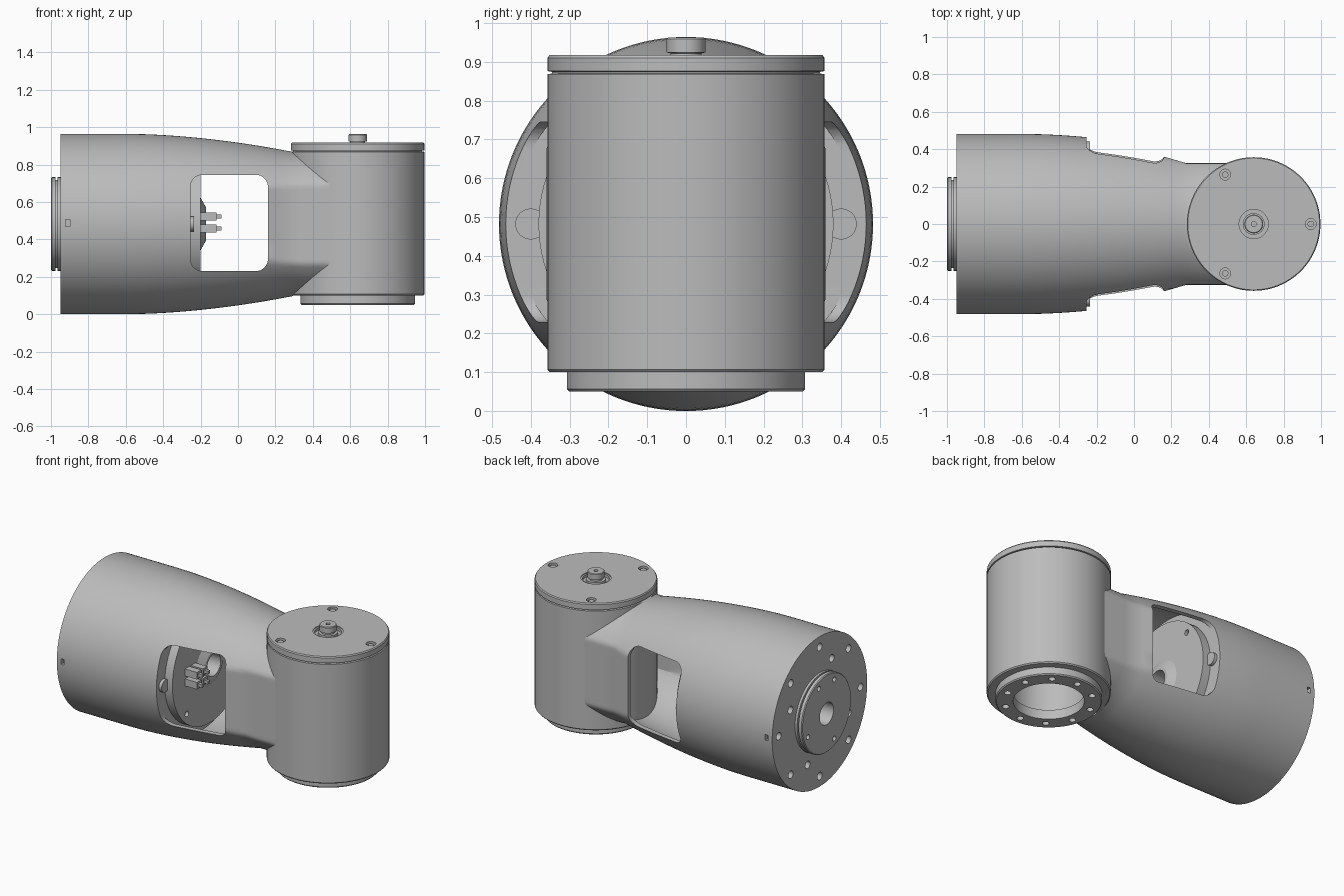
import bpy, bmesh, math
from mathutils import Matrix, Vector

if "Cube" in bpy.data.objects:
    bpy.data.objects.remove(bpy.data.objects["Cube"])

AXIS_Z = 0.482      # height of the horizontal arm axis
HUB_X = 0.64        # position of the vertical joint axis
ALONG_X = Matrix.Translation((0, 0, AXIS_Z)) @ Matrix.Rotation(math.pi / 2, 4, 'Y')
ALONG_Z = Matrix.Translation((HUB_X, 0, 0))

grey = bpy.data.materials.new("machined_grey")
grey.use_nodes = True
colour = (0.5, 0.5, 0.5, 1)
grey.diffuse_color = colour
grey.node_tree.nodes["Principled BSDF"].inputs["Base Color"].default_value = colour


def add_object(name, bm):
    bmesh.ops.recalc_face_normals(bm, faces=bm.faces)
    mesh = bpy.data.meshes.new(name)
    bm.to_mesh(mesh)
    bm.free()
    obj = bpy.data.objects.new(name, mesh)
    bpy.context.collection.objects.link(obj)
    return obj


def lathe(name, profile, place, segments=96):
    """Turn a closed outline of (radius, height) points about an axis."""
    bm = bmesh.new()
    rings = []
    for i in range(segments):
        a = 2 * math.pi * i / segments
        rings.append([bm.verts.new((r * math.cos(a), r * math.sin(a), h)) for r, h in profile])
    n = len(profile)
    for i in range(segments):
        p, q = rings[i], rings[(i + 1) % segments]
        for j in range(n):
            k = (j + 1) % n
            if profile[j][0] or profile[k][0]:
                bm.faces.new((p[j], p[k], q[k], q[j]))
    bmesh.ops.remove_doubles(bm, verts=bm.verts, dist=1e-6)
    bmesh.ops.dissolve_degenerate(bm, edges=bm.edges, dist=1e-6)
    bm.transform(place)
    return add_object(name, bm)


def pegs(name, spots, radius, low, high, place, sides=24):
    """Round pegs standing between two heights."""
    bm = bmesh.new()
    for x, y in spots:
        bmesh.ops.create_cone(bm, cap_ends=True, segments=sides, radius1=radius, radius2=radius,
                              depth=high - low,
                              matrix=Matrix.Translation((x, y, (low + high) / 2)))
    bm.transform(place)
    return add_object(name, bm)


def boxes(name, places, size, bevel=0):
    bm = bmesh.new()
    for p in places:
        bmesh.ops.create_cube(bm, size=1, matrix=Matrix.Translation(p) @ Matrix.Diagonal((*size, 1)))
    if bevel:
        edges = [e for e in bm.edges
                 if abs((e.verts[0].co - e.verts[1].co).normalized().y) > 0.9]
        bmesh.ops.bevel(bm, geom=edges, offset=bevel, segments=8, profile=0.5, affect='EDGES')
    return add_object(name, bm)


def circle(count, radius, start=0):
    return [(radius * math.cos(math.radians(start) + 2 * math.pi * i / count),
             radius * math.sin(math.radians(start) + 2 * math.pi * i / count)) for i in range(count)]


def cut(obj, *cutters):
    for c in cutters:
        c.hide_render = True
        mod = obj.modifiers.new("cut", 'BOOLEAN')
        mod.operation = 'DIFFERENCE'
        mod.solver = 'EXACT'
        mod.object = c
    bpy.context.view_layer.update()
    graph = bpy.context.evaluated_depsgraph_get()
    mesh = bpy.data.meshes.new_from_object(obj.evaluated_get(graph))
    obj.modifiers.clear()
    obj.data = mesh
    for c in cutters:
        bpy.data.objects.remove(c)


def finish(obj):
    obj.data.materials.clear()
    obj.data.materials.append(grey)
    bpy.ops.object.select_all(action='DESELECT')
    obj.select_set(True)
    bpy.context.view_layer.objects.active = obj
    bpy.ops.object.shade_smooth_by_angle(angle=math.radians(28))


def arm_radius(x):
    t = min(max((x + 0.6) / 0.88, 0), 1)
    return 0.482 - 0.094 * t ** 1.8


def side_limit(x):
    """Half width of the flattened neck."""
    if x < 0.16:
        return 0.36 + (0.16 - x) * 0.6
    return max(0.325, 0.36 - (x - 0.16) * 0.29)


# Arm shell: tapered tube, open cavity, neck flattened at both sides
WALL = 0.025
BACK = -0.255
outer = [-0.95, -0.6] + [-0.5 + 0.06 * i for i in range(18)]
inner = [x for x in reversed(outer) if x > BACK + 0.02] + [BACK]
profile = ([(arm_radius(x), x) for x in outer] + [(arm_radius(x) - WALL, x) for x in inner]
           + [(0.07, BACK), (0.07, -0.95)])
arm = lathe("arm_shell", profile, ALONG_X, 128)
for v in arm.data.vertices:
    if v.co.x > BACK + 0.01:
        r = math.hypot(v.co.y, v.co.z - AXIS_Z)
        limit = side_limit(v.co.x) - (WALL if r < arm_radius(v.co.x) - WALL / 2 else 0)
        v.co.y = max(-limit, min(limit, v.co.y))
cut(arm,
    boxes("window_cutter", [(-0.0475, 0, 0.4875)], (0.415, 1.2, 0.515), 0.065),
    pegs("hub_cutter", [(0, 0)], 0.352, -0.1, 1.1, ALONG_Z, 96),
    pegs("bolt_cutter", circle(8, 0.415) + circle(4, 0.32, 22.5), 0.024, -1.0, -0.88, ALONG_X),
    boxes("port_cutter", [(-0.91, s * 0.48, 0.487) for s in (-1, 1)], (0.022, 0.05, 0.036)))

# Output flange at the arm end
flange = lathe("output_flange", [
    (0.07, -0.94), (0.25, -0.94), (0.25, -0.965), (0.235, -0.965), (0.235, -0.975),
    (0.25, -0.975), (0.25, -0.995), (0.245, -1.0), (0.07, -1.0)], ALONG_X)
cut(flange, pegs("flange_cutter", circle(8, 0.205, 22.5), 0.016, -1.05, -0.97, ALONG_X))

# Motor back plate inside the window, with a conical hollow boss
plate = lathe("motor_plate", [
    (0.07, -0.28), (0.38, -0.28), (0.38, -0.2), (0.14, -0.2), (0.09, -0.172), (0.07, -0.172)],
    ALONG_X)
cut(plate, pegs("plate_cutter", circle(4, 0.33, 45), 0.018, -0.22, -0.1, ALONG_X))
lugs = pegs("plate_lugs", [(0, -0.4), (0, 0.4)], 0.04, -0.27, -0.235, ALONG_X)

# Cable plugs with pins
plugs = boxes("cable_plugs", [(-0.16, y, z) for z in (0.458, 0.522) for y in (-0.23, -0.17)],
              (0.09, 0.045, 0.045))
pins = boxes("cable_pins", [(-0.11, y, z) for z in (0.458, 0.522) for y in (-0.23, -0.17)],
             (0.045, 0.02, 0.02))

# Vertical joint housing with a stepped mounting ring and open bore below
housing = lathe("joint_housing", [
    (0, 0.87), (0.345, 0.87), (0.357, 0.868), (0.357, 0.107), (0.351, 0.1), (0.307, 0.1),
    (0.307, 0.057), (0.301, 0.05), (0.205, 0.05), (0.205, 0.11), (0.225, 0.11),
    (0.225, 0.75), (0, 0.75)], ALONG_Z, 128)
cut(housing, pegs("ring_cutter", circle(10, 0.256, 18), 0.02, 0.0, 0.09, ALONG_Z))

# Lid with countersunk screws and a recessed centre
lid = lathe("joint_lid", [
    (0, 0.865), (0.345, 0.865), (0.345, 0.874), (0.357, 0.876), (0.357, 0.91), (0.352, 0.917),
    (0.088, 0.917), (0.088, 0.912), (0.078, 0.912), (0.078, 0.895), (0, 0.895)], ALONG_Z, 128)
cut(lid, pegs("lid_cutter", circle(3, 0.305), 0.029, 0.89, 1.0, ALONG_Z))
screws = pegs("lid_screws", circle(3, 0.305), 0.017, 0.885, 0.91, ALONG_Z)

# Central shaft stub
stub = lathe("shaft_stub", [
    (0, 0.89), (0.058, 0.89), (0.058, 0.912), (0.04, 0.912), (0.04, 0.922), (0.05, 0.924),
    (0.05, 0.959), (0.046, 0.963), (0.013, 0.963), (0.013, 0.94), (0, 0.94)], ALONG_Z, 48)

for part in (arm, flange, plate, lugs, plugs, pins, housing, lid, screws, stub):
    finish(part)
